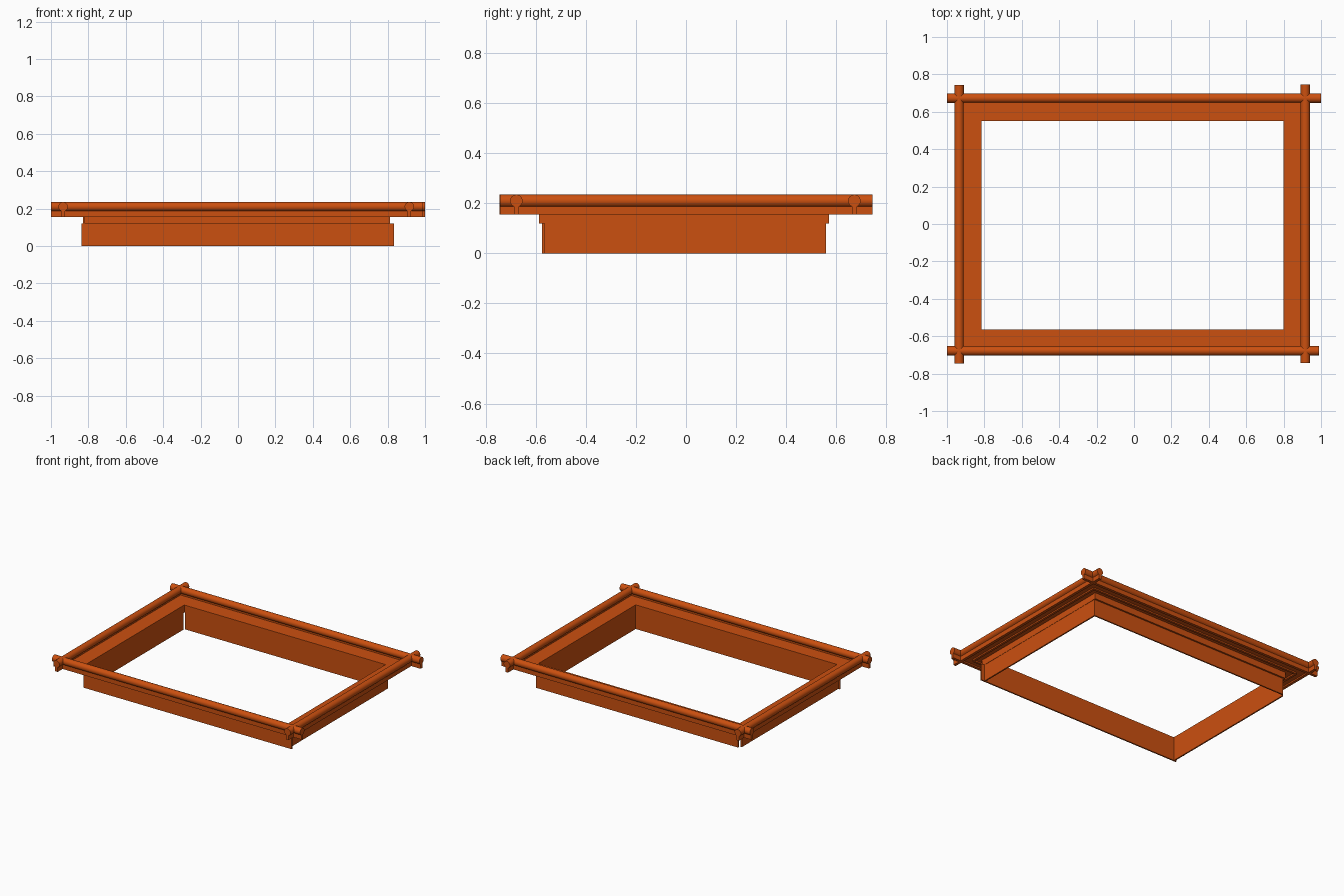
import bpy, bmesh, math
from mathutils import Matrix

cube = bpy.data.objects.get("Cube")
if cube:
    bpy.data.objects.remove(cube, do_unlink=True)

orange = bpy.data.materials.new("burnt_orange")
orange.use_nodes = True
COLOUR = (0.60, 0.08, 0.005, 1)
orange.diffuse_color = COLOUR
orange.node_tree.nodes["Principled BSDF"].inputs["Base Color"].default_value = COLOUR


def extrude(name, profile, start, end, axis, smooth=False):
    """Sweep a (side, z) profile along the x or y axis."""
    bm = bmesh.new()
    if axis == "x":
        rings = [[bm.verts.new((t, s, z)) for s, z in profile] for t in (start, end)]
    else:
        rings = [[bm.verts.new((s, t, z)) for s, z in profile] for t in (start, end)]
    n = len(profile)
    for ring in rings:
        bm.faces.new(ring)
    for i in range(n):
        j = (i + 1) % n
        bm.faces.new((rings[0][i], rings[0][j], rings[1][j], rings[1][i]))
    bmesh.ops.recalc_face_normals(bm, faces=bm.faces)
    mesh = bpy.data.meshes.new(name)
    bm.to_mesh(mesh)
    bm.free()
    mesh.materials.append(orange)
    obj = bpy.data.objects.new(name, mesh)
    bpy.context.collection.objects.link(obj)
    if smooth:
        bpy.ops.object.select_all(action="DESELECT")
        obj.select_set(True)
        bpy.context.view_layer.objects.active = obj
        bpy.ops.object.shade_smooth_by_angle(angle=math.radians(35))
    return obj


def rect(a, b, low, high):
    return [(a, low), (b, low), (b, high), (a, high)]


def keyhole(centre, radius=0.025, stem=0.01, mid=0.21, base=0.155, steps=20):
    """Round bar with a narrow stem hanging below it."""
    gap = math.asin(stem / radius)
    first, sweep = -math.pi / 2 + gap, 2 * math.pi - 2 * gap
    arc = [(centre + radius * math.cos(first + sweep * i / steps),
            mid + radius * math.sin(first + sweep * i / steps)) for i in range(steps + 1)]
    return arc + [(centre - stem, base), (centre + stem, base)]


# Each side: axis, rail centre, rail ends, inner edge, outward sign,
# wall ends, strip ends
sides = {
    "front": ("x", -0.678, (-1.0, 0.99), -0.565, -1, (-0.838, 0.833), (-0.82, 0.813)),
    "back": ("x", 0.673, (-1.0, 1.0), 0.55, 1, (-0.81, 0.81), (-0.82, 0.813)),
    "right": ("y", -0.935, (-0.745, 0.742), -0.816, -1, (-0.565, 0.54), (-0.575, 0.555)),
    "left": ("y", 0.916, (-0.742, 0.745), 0.799, 1, (-0.565, 0.555), (-0.575, 0.555)),
}

for side, (axis, rail, ends, inner, out, wall_ends, strip_ends) in sides.items():
    # Crossing round rail
    extrude(side + "_rail", keyhole(rail), *ends, axis, smooth=True)

    # Flat ledge between the rail and the opening
    ledge_ends = (-0.935, 0.916) if axis == "x" else (-0.565, 0.55)
    extrude(side + "_ledge", rect(inner, rail, 0.165, 0.175), *ledge_ends, axis)

    # Rib under the ledge
    middle = (inner + rail) / 2
    rib_ends = (-0.875, 0.857) if axis == "x" else (-0.62, 0.61)
    extrude(side + "_rib", rect(middle - 0.008, middle + 0.008, 0.155, 0.17), *rib_ends, axis)

    # Strip joining the wall to the ledge
    thickness = 0.022 if axis == "x" else 0.012
    extrude(side + "_strip", rect(inner, inner + out * thickness, 0.12, 0.166), *strip_ends, axis)

    # Thin hanging wall
    extrude(side + "_wall", rect(inner, inner + out * 0.01, 0, 0.121), *wall_ends, axis)
